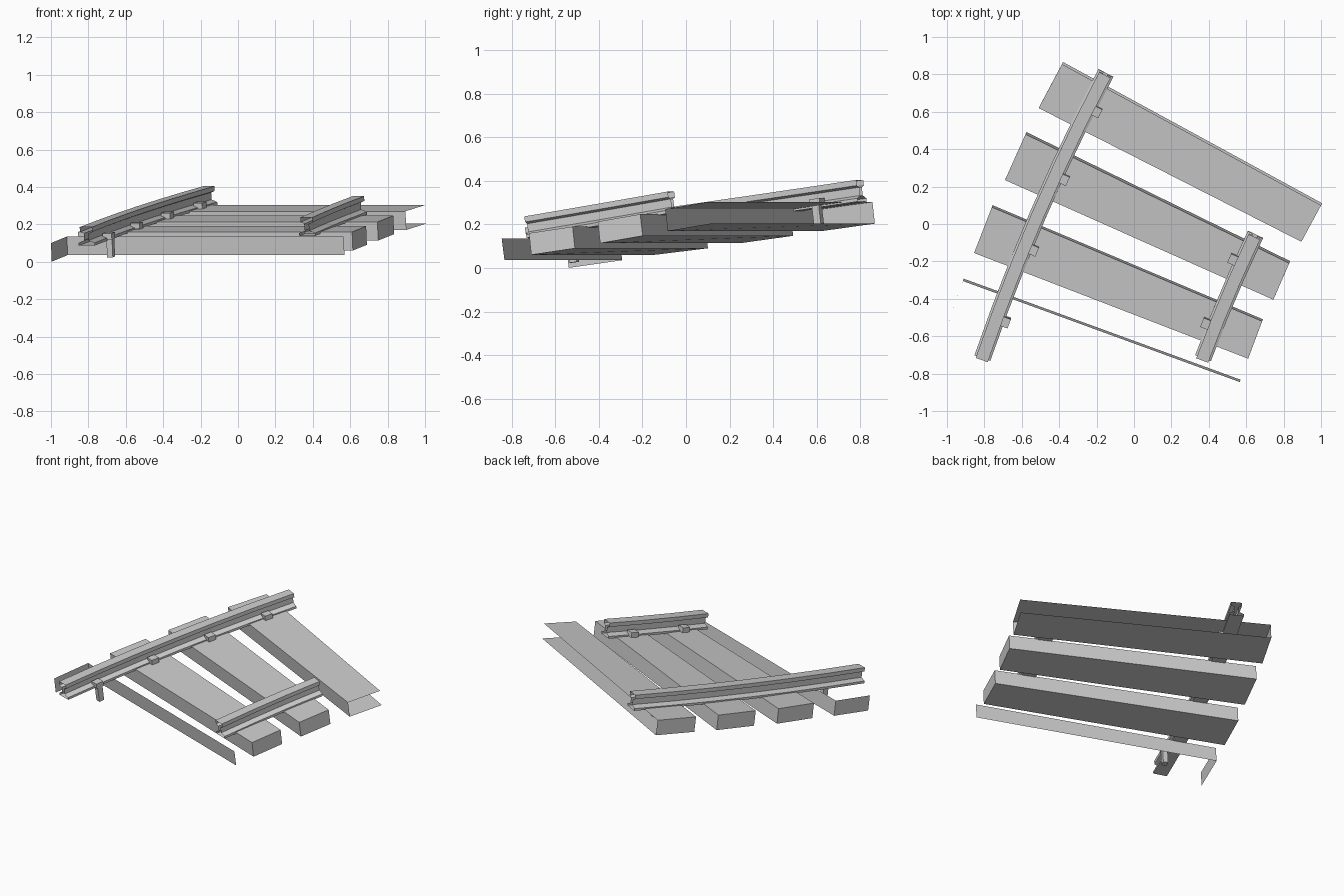
import bpy
from mathutils import Vector

if "Cube" in bpy.data.objects:
    bpy.data.objects.remove(bpy.data.objects["Cube"])


def make_mesh(name, verts, faces):
    used = sorted({i for f in faces for i in f})
    remap = {old: new for new, old in enumerate(used)}
    me = bpy.data.meshes.new(name)
    me.from_pydata([verts[i] for i in used], [], [[remap[i] for i in f] for f in faces])
    me.update()
    ob = bpy.data.objects.new(name, me)
    bpy.context.collection.objects.link(ob)
    return ob


BOX = {"top": (0, 1, 2, 3), "bottom": (7, 6, 5, 4), "front": (0, 4, 5, 1),
       "right": (1, 5, 6, 2), "back": (2, 6, 7, 3), "left": (3, 7, 4, 0)}


def tie(name, fl, fr, br, bl, z_front, z_back, sides):
    """Wedge-shaped sleeper, level along its length and pitched up the slope."""
    top = [Vector((*p, z)) for p, z in ((fl, z_front), (fr, z_front), (br, z_back), (bl, z_back))]
    n = (top[1] - top[0]).cross(top[3] - top[0]).normalized()
    make_mesh(name, top + [v - n * 0.1 for v in top], [BOX[s] for s in sides])


def rail_frame(rail, t):
    """Point, tangent, side and up vectors on a gently bent, rising rail."""
    a, b, sag = rail
    d = b - a
    left = Vector((-d.y, d.x, 0)).normalized()
    p = a + d * t + left * (4 * sag * t * (1 - t))
    tan = (d + left * (4 * sag * (1 - 2 * t))).normalized()
    side = tan.cross(Vector((0, 0, 1))).normalized()
    return p, tan, side, side.cross(tan)


HALF = [(0.045, 0), (0.045, 0.015), (0.012, 0.028), (0.012, 0.066), (0.034, 0.074), (0.034, 0.1)]
PROFILE = HALF + [(-x, z) for x, z in reversed(HALF)]


def make_rail(name, rail, segments):
    """I-section swept along the rail, open at both cut ends."""
    verts, faces, k = [], [], len(PROFILE)
    for i in range(segments + 1):
        p, _, side, up = rail_frame(rail, i / segments)
        verts += [p + side * x + up * z for x, z in PROFILE]
    for i in range(segments):
        for j in range(k):
            m = (j + 1) % k
            faces.append((i * k + j, i * k + m, (i + 1) * k + m, (i + 1) * k + j))
    make_mesh(name, verts, faces)


def spike(name, rail, y, sign):
    """Square shaft driven into the tie, with a head over the rail foot."""
    t = (y - rail[0].y) / (rail[1].y - rail[0].y)
    p, tan, side, up = rail_frame(rail, t)
    verts, faces = [], []
    for x0, x1, h, z0, z1 in ((0.040, 0.072, 0.018, -0.09, 0.02), (0.022, 0.074, 0.026, 0.008, 0.04)):
        base = len(verts)
        for z in (z1, z0):
            for x, y2 in ((x0, -h), (x1, -h), (x1, h), (x0, h)):
                verts.append(p + side * sign * x + tan * y2 + up * z)
        for f in BOX.values():
            f = [i + base for i in f]
            faces.append(f if sign > 0 else f[::-1])
    make_mesh(name, verts, faces)


# Sleepers: the first and last are cut open where the section ends
tie("tie_cut_front", (-1.0, -0.55), (0.49, -1.05), (0.565, -0.845), (-0.915, -0.305),
    0.10, 0.135, ("back", "left"))
tie("tie_lower", (-0.855, -0.155), (0.61, -0.72), (0.685, -0.52), (-0.76, 0.09),
    0.16, 0.19, BOX)
tie("tie_middle", (-0.69, 0.235), (0.745, -0.405), (0.83, -0.21), (-0.58, 0.48),
    0.213, 0.247, BOX)
tie("tie_cut_back", (-0.51, 0.62), (0.895, -0.095), (1.0, 0.10), (-0.385, 0.855),
    0.27, 0.303, ("top", "bottom", "front", "left"))

# Rails
left_rail = (Vector((-0.81, -0.715, 0.086)), Vector((-0.15, 0.808, 0.305)), 0.032)
right_rail = (Vector((0.37, -0.715, 0.138)), Vector((0.65, -0.055, 0.252)), 0.008)
make_rail("left_rail", left_rail, 6)
make_rail("right_rail", right_rail, 3)

# Spikes on the inner side of each rail
for i, y in enumerate((-0.51, -0.13, 0.25, 0.62)):
    spike(f"left_spike_{i + 1}", left_rail, y, 1)
for i, y in enumerate((-0.55, -0.21)):
    spike(f"right_spike_{i + 1}", right_rail, y, -1)
